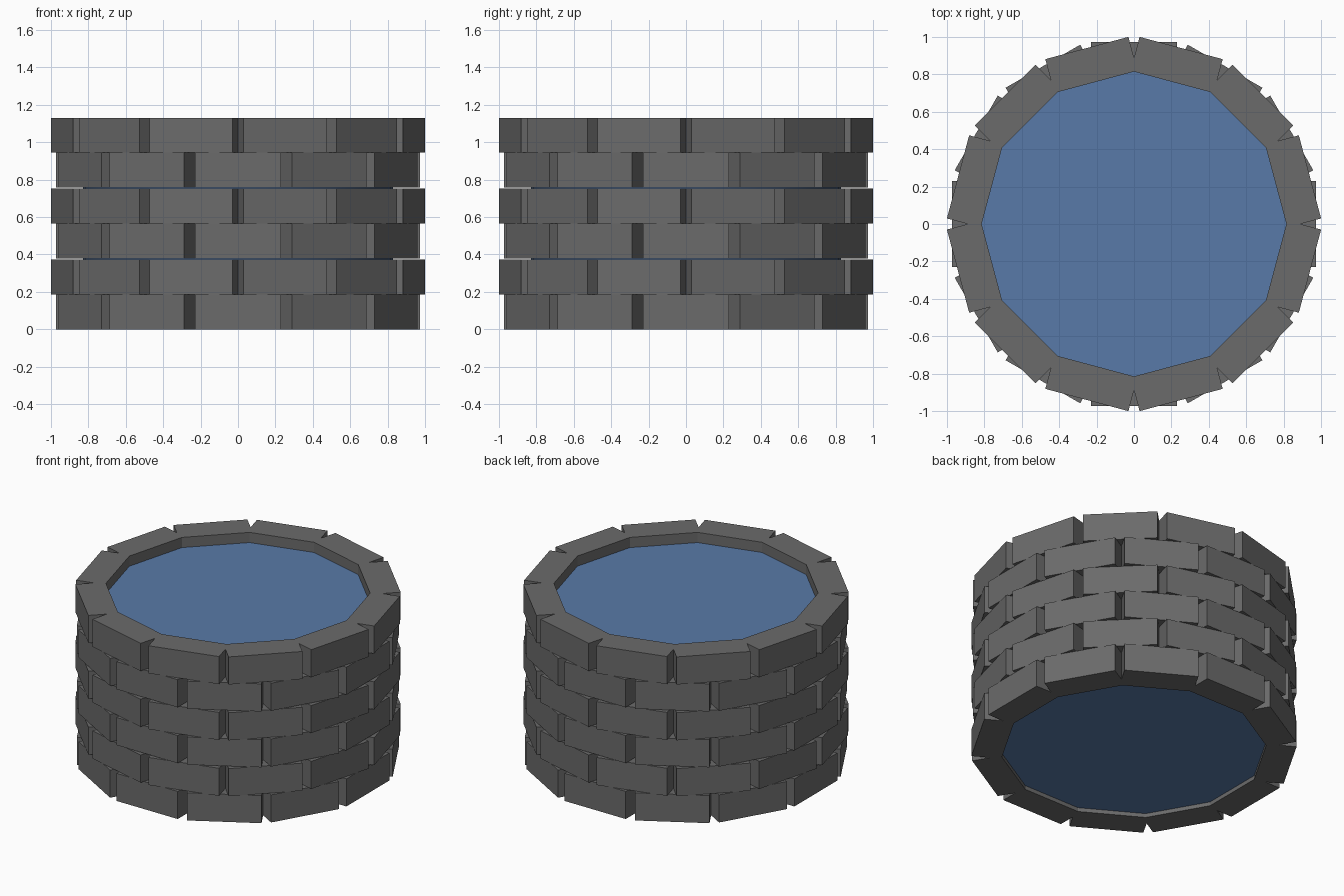
import bpy
import bmesh
from math import radians
from mathutils import Matrix, Vector

if "Cube" in bpy.data.objects:
    bpy.data.objects.remove(bpy.data.objects["Cube"])

COUNT = 12                  # bricks per course
INNER, OUTER = 0.787, 0.974
WIDTH, HEIGHT = 0.46, 0.187
PAIR_PITCH = 0.3785         # each pair of courses leaves a hairline joint


def material(name, color):
    mat = bpy.data.materials.new(name)
    mat.use_nodes = True
    mat.diffuse_color = color
    mat.node_tree.nodes["Principled BSDF"].inputs["Base Color"].default_value = color
    return mat


def finish(name, bm, mat):
    mesh = bpy.data.meshes.new(name)
    bm.to_mesh(mesh)
    bm.free()
    mesh.materials.append(mat)
    obj = bpy.data.objects.new(name, mesh)
    bpy.context.collection.objects.link(obj)
    return obj


stone = material("grey stone", (0.147, 0.147, 0.147, 1))
blue = material("water blue", (0.098, 0.194, 0.392, 1))


# Ring of straight bricks whose inner ends overlap, leaving outer notches
def brick_course(name, z, turn):
    bm = bmesh.new()
    size = Matrix.Diagonal((WIDTH, OUTER - INNER, HEIGHT, 1))
    place = Matrix.Translation(Vector((0, -(INNER + OUTER) / 2, z + HEIGHT / 2)))
    for i in range(COUNT):
        spin = Matrix.Rotation(radians(turn + i * 360 / COUNT), 4, "Z")
        bmesh.ops.create_cube(bm, size=1, matrix=spin @ place @ size)
    return finish(name, bm, stone)


# Six courses, every other one turned by half a brick
for course in range(6):
    pair, upper = divmod(course, 2)
    brick_course(f"brick_course_{course + 1}",
                 pair * PAIR_PITCH + upper * HEIGHT, upper * 180 / COUNT)

# Water filling the well
BOTTOM, TOP = 0.027, 1.062
bm = bmesh.new()
bmesh.ops.create_cone(bm, cap_ends=True, segments=32, radius1=0.83, radius2=0.83,
                      depth=TOP - BOTTOM,
                      matrix=Matrix.Translation((0, 0, (TOP + BOTTOM) / 2)))
water = finish("water", bm, blue)
for poly in water.data.polygons:
    poly.use_smooth = abs(poly.normal.z) < 0.5
water.data.set_sharp_from_angle(angle=radians(30))
